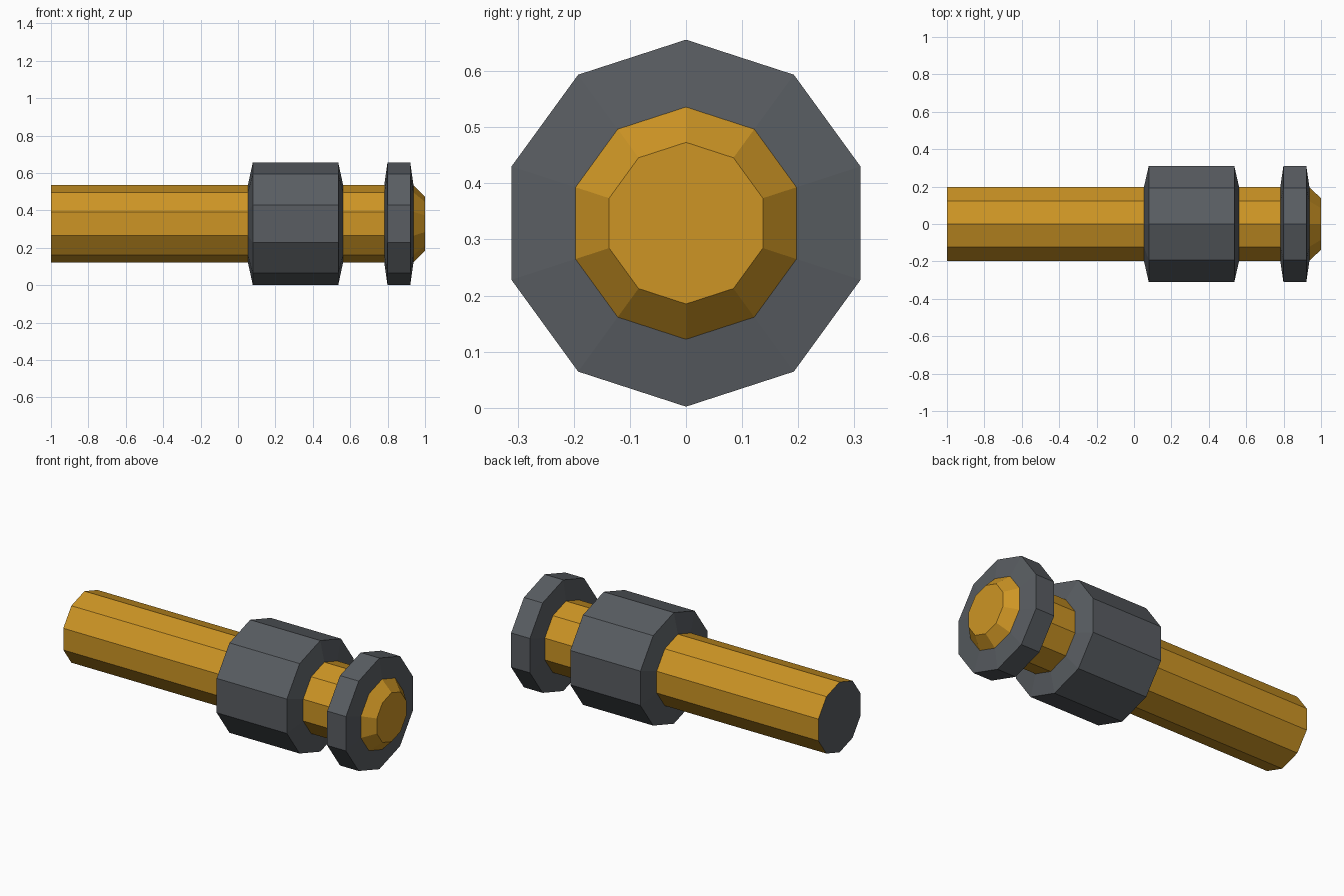
import bpy
import bmesh
from math import cos, sin, tau

SIDES = 10
AXIS_Z = 0.329
SHAFT_R, RIM_R, TIP_R = 0.207, 0.327, 0.144

cube = bpy.data.objects.get("Cube")
if cube:
    bpy.data.objects.remove(cube, do_unlink=True)


def make_material(name, rgb):
    mat = bpy.data.materials.new(name)
    mat.use_nodes = True
    mat.diffuse_color = (*rgb, 1)
    shader = next(n for n in mat.node_tree.nodes if n.type == "BSDF_PRINCIPLED")
    shader.inputs["Base Color"].default_value = (*rgb, 1)
    return mat


brass = make_material("amber brass", (0.61, 0.30, 0.018))
steel = make_material("dark grey steel", (0.10, 0.11, 0.122))


def lathe(name, profile, materials, cap_start=False, cap_end=False, cap_material=0):
    """Faceted solid of revolution along x from (x, radius) points."""
    bm = bmesh.new()
    rings = []
    for x, r in profile:
        angles = [tau * i / SIDES for i in range(SIDES)]
        rings.append([bm.verts.new((x, r * sin(a), r * cos(a))) for a in angles])
    for a, b in zip(rings, rings[1:]):
        for i in range(SIDES):
            j = (i + 1) % SIDES
            bm.faces.new((a[i], a[j], b[j], b[i]))
    if cap_start:
        bm.faces.new(rings[0][::-1]).material_index = cap_material
    if cap_end:
        bm.faces.new(rings[-1]).material_index = cap_material
    # Point every face away from the axis, or along it for the end caps
    middle = (profile[0][0] + profile[-1][0]) / 2
    bm.normal_update()
    for face in bm.faces:
        centre = face.calc_center_median()
        centre.x -= middle
        if face.normal.dot(centre) < 0:
            face.normal_flip()
    mesh = bpy.data.meshes.new(name)
    bm.to_mesh(mesh)
    bm.free()
    for mat in materials:
        mesh.materials.append(mat)
    obj = bpy.data.objects.new(name, mesh)
    obj.location.z = AXIS_Z
    bpy.context.collection.objects.link(obj)
    return obj


def collar(name, start, end, bevel):
    """Wide steel band that tapers down to the shaft at both ends."""
    return lathe(name, [(start, SHAFT_R), (start + bevel, RIM_R),
                        (end - bevel, RIM_R), (end, SHAFT_R)], [steel])


# Long shaft with a steel end face
lathe("shaft", [(-1, SHAFT_R), (0.053, SHAFT_R)], [brass, steel],
      cap_start=True, cap_material=1)
# Wide collar, exposed neck and narrow flange
collar("wide_collar", 0.053, 0.562, 0.026)
lathe("neck", [(0.562, SHAFT_R), (0.782, SHAFT_R)], [brass])
collar("narrow_flange", 0.782, 0.938, 0.017)
# Tapered tip
lathe("tip", [(0.938, SHAFT_R), (1, TIP_R)], [brass], cap_end=True)
